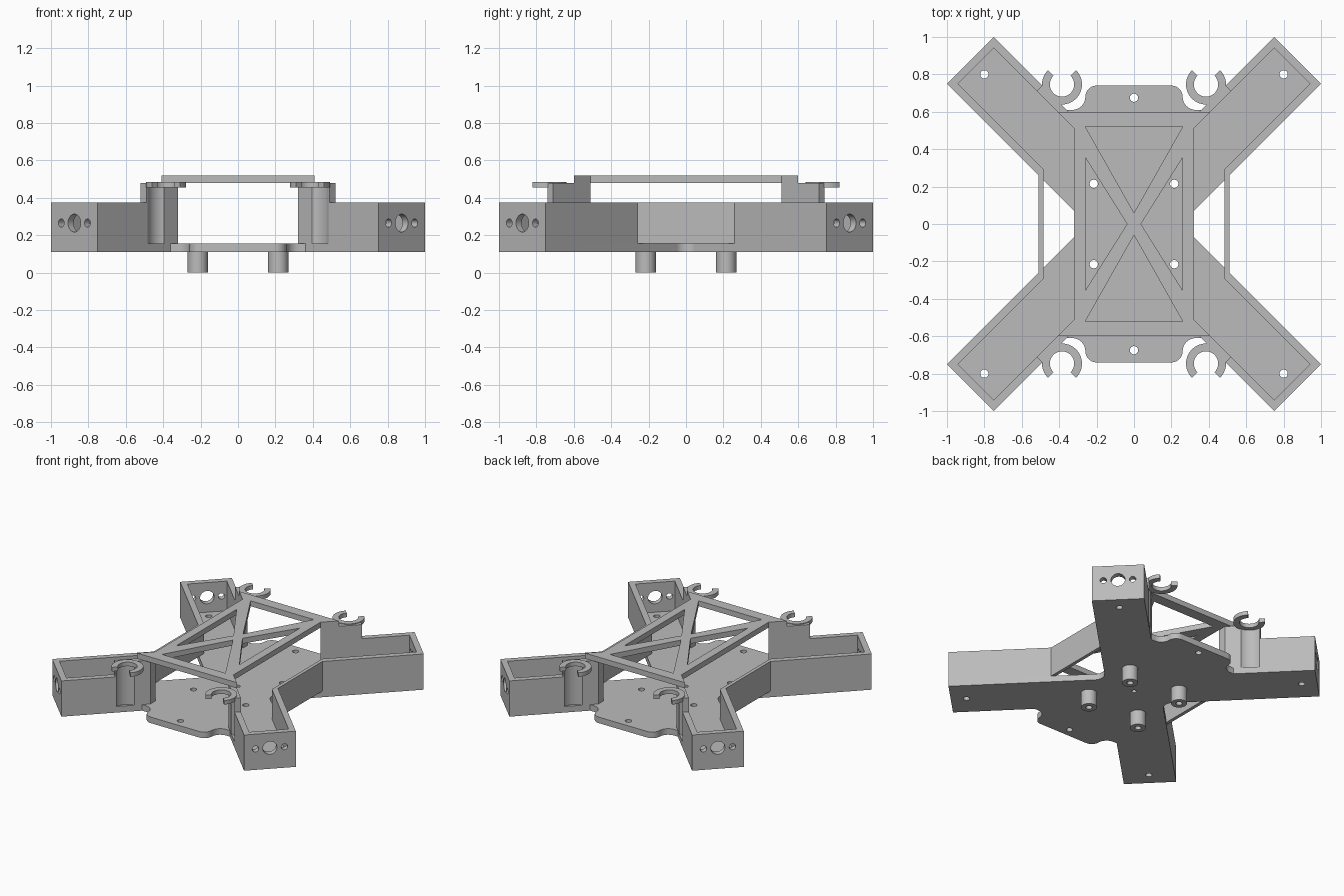
import bpy, bmesh, math
from mathutils import Matrix, Vector

if "Cube" in bpy.data.objects:
    bpy.data.objects.remove(bpy.data.objects["Cube"])

grey = bpy.data.materials.new("grey_plastic")
grey.diffuse_color = (0.5, 0.5, 0.5, 1)
grey.use_nodes = True
grey.node_tree.nodes["Principled BSDF"].inputs["Base Color"].default_value = grey.diffuse_color

FLOOR_Z, DECK_Z, WALL_Z, RAIL_Z, LID_Z = 0.11, 0.155, 0.375, 0.48, 0.52
QUADS = [(1, 1), (-1, 1), (-1, -1), (1, -1)]
CLIP = (0.385, 0.746)


def arc(cx, cy, r, a0, a1, n=8):
    angles = [math.radians(a0 + (a1 - a0) * i / n) for i in range(n + 1)]
    return [(round(cx + r * math.cos(a), 5), round(cy + r * math.sin(a), 5)) for a in angles]


def flip(pts, sx, sy):
    return [(x * sx, y * sy) for x, y in pts]


def add_prism(bm, pts, z0, z1):
    # drop repeated neighbours left by mirroring
    pts = [p for i, p in enumerate(pts) if math.dist(p, pts[i - 1]) > 1e-4]
    low = [bm.verts.new((x, y, z0)) for x, y in pts]
    high = [bm.verts.new((x, y, z1)) for x, y in pts]
    bm.faces.new(low[::-1])
    bm.faces.new(high)
    n = len(pts)
    for i in range(n):
        j = (i + 1) % n
        bm.faces.new((low[i], low[j], high[j], high[i]))


def add_rod(bm, centre, r, depth, direction=(0, 0, 1), n=32):
    turn = Vector(direction).to_track_quat('Z', 'Y').to_matrix().to_4x4()
    bmesh.ops.create_cone(bm, cap_ends=True, segments=n, radius1=r, radius2=r,
                          depth=depth, matrix=Matrix.Translation(centre) @ turn)


def finish(bm, name, material=True):
    bmesh.ops.recalc_face_normals(bm, faces=bm.faces)
    mesh = bpy.data.meshes.new(name)
    bm.to_mesh(mesh)
    bm.free()
    ob = bpy.data.objects.new(name, mesh)
    bpy.context.collection.objects.link(ob)
    if material:
        mesh.materials.append(grey)
    return ob


def prisms(name, outlines, z0, z1, material=True):
    bm = bmesh.new()
    for pts in outlines:
        add_prism(bm, pts, z0, z1)
    return finish(bm, name, material)


def cut(ob, cutter):
    mod = ob.modifiers.new("cut", 'BOOLEAN')
    mod.operation, mod.solver, mod.object = 'DIFFERENCE', 'EXACT', cutter
    bpy.context.view_layer.objects.active = ob
    bpy.ops.object.modifier_apply(modifier=mod.name)


# floor plate: crossed arms, rounded end tabs, rounded side notches
quarter = (arc(0.2, 0.68, 0.06, 90, 0) + arc(0.33, 0.68, 0.07, 180, 270)
           + [(0.36, 0.61), (0.75, 1.0), (1.0, 0.75)] + arc(0.349, 0, 0.07, 135, 180))
right = quarter + flip(quarter[::-1], 1, -1)
floor = prisms("floor_plate", [right + flip(right[::-1], -1, 1)], FLOOR_Z, DECK_Z)

# arm walls with the side panel joining two arms
outer = [(0.32, 0.57), (0.75, 1.0), (1.0, 0.75), (0.51, 0.26)]
inner = [(0.485, 0.295), (0.94, 0.75), (0.75, 0.94), (0.32, 0.51)]
ring = outer + flip(outer[::-1], 1, -1) + flip(inner[::-1], 1, -1) + inner
walls = prisms("arm_walls", [ring, flip(ring, -1, 1)], DECK_Z, WALL_Z)

# raised wall pieces that carry the lid
rail = [(0.32, 0.51), (0.52, 0.71), (0.49, 0.74), (0.32, 0.57)]
rails = prisms("lid_supports", [flip(rail, *q) for q in QUADS], WALL_Z, RAIL_Z)

# truss lid
corner = [(0.41, 0.60), (0.32, 0.51)]
half = corner + flip(corner[::-1], 1, -1)
lid = prisms("truss_lid", [half + flip(half[::-1], -1, 1)], RAIL_Z, LID_Z)
end_tri = [(-0.26, 0.52), (0.26, 0.52), (0, 0.06)]
side_tri = [(0.26, 0.355), (0.26, -0.355), (0.037, 0)]
windows = prisms("lid_cutter", [end_tri, flip(end_tri, 1, -1), side_tri,
                                flip(side_tri, -1, 1)], 0.4, 0.6, False)

# open clips
c_ring = arc(*CLIP, 0.107, 135, 405, 30) + arc(*CLIP, 0.065, 405, 135, 30)
clips = prisms("clips", [flip(c_ring, *q) for q in QUADS], 0.455, 0.485)

# feet
bm = bmesh.new()
for sx, sy in QUADS:
    add_rod(bm, (0.215 * sx, 0.215 * sy, FLOOR_Z / 2), 0.054, FLOOR_Z)
feet = finish(bm, "feet")

# screw holes through floor and feet
bm = bmesh.new()
for sx, sy in QUADS:
    add_rod(bm, (0.215 * sx, 0.215 * sy, 0.1), 0.022, 0.5)
    add_rod(bm, (0.8 * sx, 0.8 * sy, 0.1), 0.022, 0.5)
for y in (-0.675, 0.675):
    add_rod(bm, (0, y, 0.1), 0.022, 0.5)
add_rod(bm, (0, 0, 0.1), 0.016, 0.5)
screw_holes = finish(bm, "screw_cutter", False)

# holes in the arm ends, and round grooves below the clips
bm = bmesh.new()
for sx, sy in QUADS:
    for off, r in ((0, 0.048), (0.07, 0.022), (-0.07, 0.022)):
        add_rod(bm, ((0.86 + off) * sx, (0.86 - off) * sy, 0.265), r, 0.2, (sx, sy, 0))
    add_rod(bm, (CLIP[0] * sx, CLIP[1] * sy, 0.2775), 0.1, 0.355, n=48)
wall_holes = finish(bm, "wall_cutter", False)

for ob, cutter in ((floor, screw_holes), (feet, screw_holes), (walls, wall_holes),
                   (rails, wall_holes), (lid, windows)):
    cut(ob, cutter)
for cutter in (screw_holes, wall_holes, windows):
    bpy.data.objects.remove(cutter)

# smooth the round surfaces only
for ob in (floor, walls, rails, lid, clips, feet):
    bpy.ops.object.select_all(action='DESELECT')
    ob.select_set(True)
    bpy.context.view_layer.objects.active = ob
    bpy.ops.object.shade_smooth_by_angle(angle=math.radians(30))
